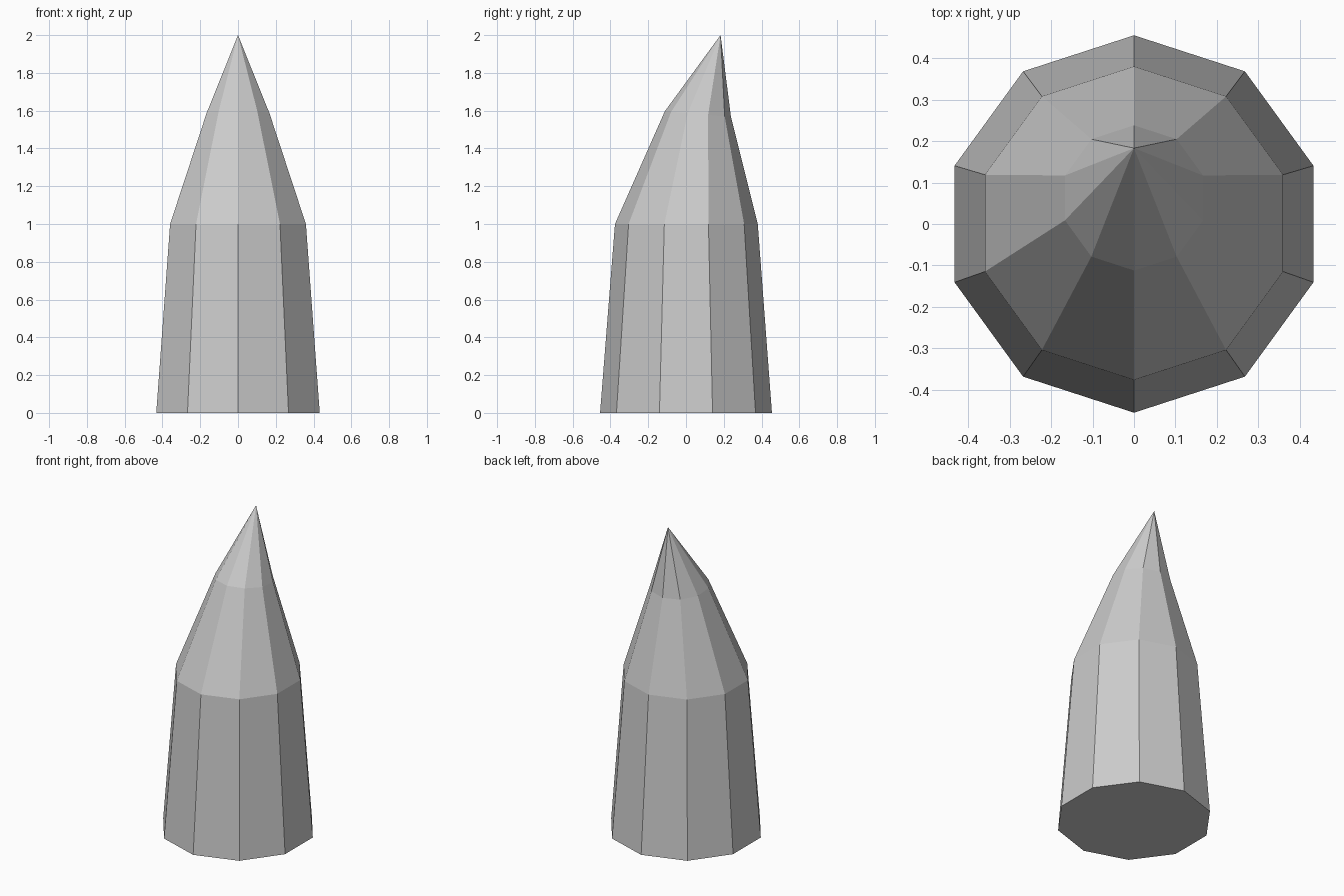
import bpy, bmesh
from math import sin, cos, pi

if "Cube" in bpy.data.objects:
    bpy.data.objects.remove(bpy.data.objects["Cube"])

SIDES = 10

def ring(bm, radius, y0, z, tilt=0.0):
    """Ten-sided ring, optionally tilted down towards the back."""
    verts = []
    for i in range(SIDES):
        a = pi / 2 + 2 * pi * i / SIDES
        dy = radius * sin(a)
        verts.append(bm.verts.new((radius * cos(a), y0 + dy, z - tilt * dy)))
    return verts

bm = bmesh.new()

# Stacked rings: base, shoulder, tilted neck below the tip
rings = [ring(bm, 0.455, 0.0, 0.0),
         ring(bm, 0.378, 0.002, 1.0),
         ring(bm, 0.175, 0.063, 1.582, 0.085)]
tip = bm.verts.new((0, 0.183, 2.0))

# Base cap and side walls
bm.faces.new(rings[0][::-1])
for low, high in zip(rings, rings[1:]):
    for i in range(SIDES):
        j = (i + 1) % SIDES
        bm.faces.new((low[i], low[j], high[j], high[i]))

# Leaning point
for i in range(SIDES):
    bm.faces.new((rings[-1][i], rings[-1][(i + 1) % SIDES], tip))

bmesh.ops.recalc_face_normals(bm, faces=bm.faces)
mesh = bpy.data.meshes.new("spike")
bm.to_mesh(mesh)
bm.free()
bpy.context.collection.objects.link(bpy.data.objects.new("spike", mesh))
